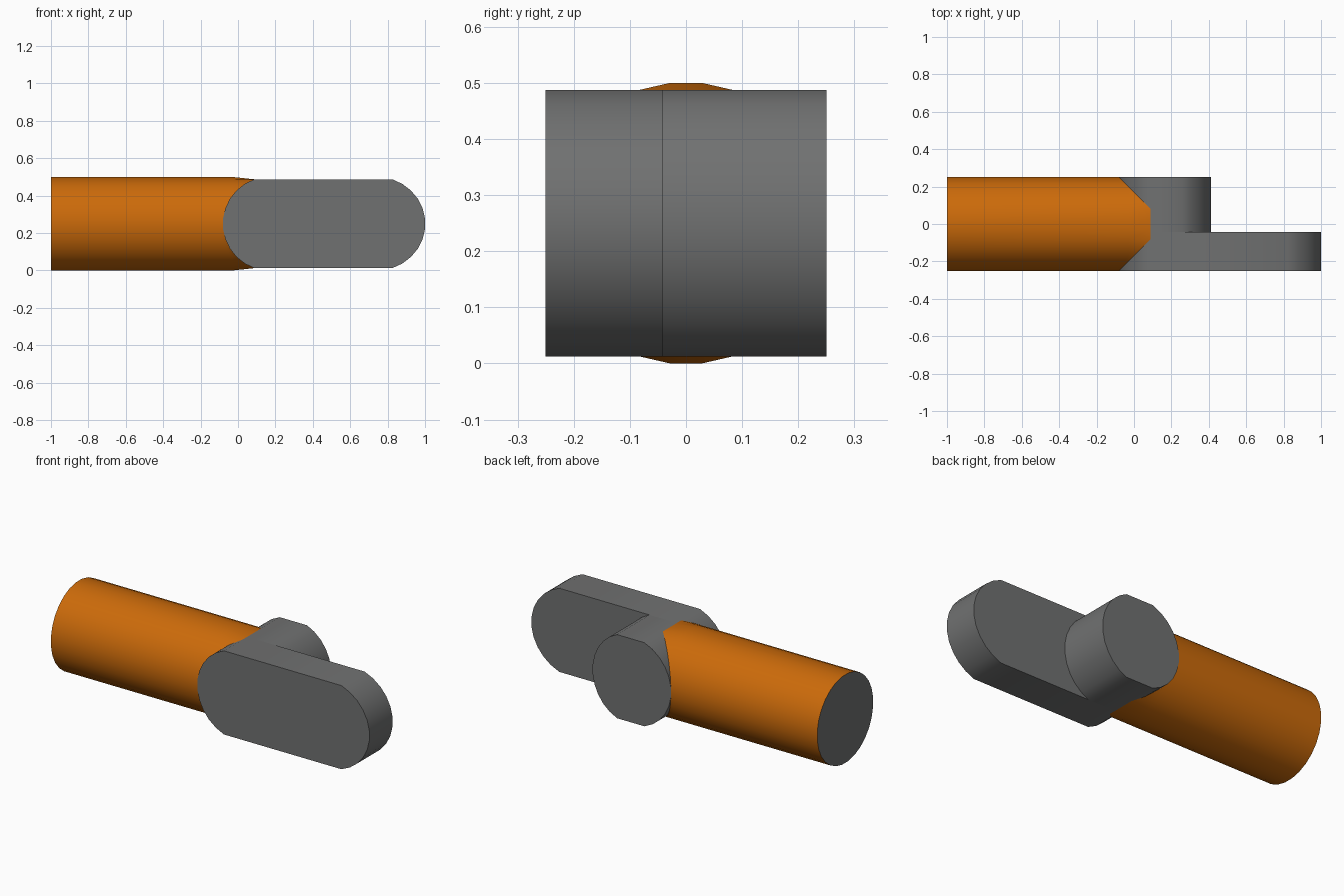
import bpy, bmesh, math

if "Cube" in bpy.data.objects:
    bpy.data.objects.remove(bpy.data.objects["Cube"])

SIDES = 28
STEP = 2 * math.pi / SIDES
R = 0.25 / math.cos(STEP / 2)      # flats touch the 0.25 radius
FLAT = R * math.cos(1.5 * STEP)    # half height of the grey parts
CZ = 0.25


def material(name, color):
    mat = bpy.data.materials.new(name)
    mat.diffuse_color = (*color, 1)
    mat.use_nodes = True
    mat.node_tree.nodes["Principled BSDF"].inputs["Base Color"].default_value = mat.diffuse_color
    return mat


GREY = material("dark_grey", (0.162, 0.165, 0.165))
ORANGE = material("orange", (0.6, 0.145, 0.003))


def loft(name, rings, mat):
    """Closed solid through a list of equal-length rings; caps are grey."""
    bm = bmesh.new()
    loops = [[bm.verts.new(p) for p in ring] for ring in rings]
    n = len(loops[0])
    for a, b in zip(loops, loops[1:]):
        for i in range(n):
            j = (i + 1) % n
            bm.faces.new((a[i], a[j], b[j], b[i]))
    for cap in (loops[0], loops[-1]):
        bm.faces.new(cap).material_index = 1
    bmesh.ops.recalc_face_normals(bm, faces=bm.faces)
    mesh = bpy.data.meshes.new(name)
    bm.to_mesh(mesh)
    bm.free()
    mesh.materials.append(mat)
    mesh.materials.append(GREY)
    ob = bpy.data.objects.new(name, mesh)
    bpy.context.collection.objects.link(ob)
    bpy.ops.object.select_all(action='DESELECT')
    ob.select_set(True)
    bpy.context.view_layer.objects.active = ob
    bpy.ops.object.shade_smooth_by_angle(angle=math.radians(30))
    return ob


def end_x(a, corner, tip):
    """x of a rounded end at angle a from straight up."""
    s0, s1 = math.sin(1.5 * STEP), math.cos(STEP / 2)
    t = max(0, (abs(math.sin(a)) - s0) / (s1 - s0))
    return corner + (tip - corner) * t


def round_end(corner, tip):
    """Outline from the top corner round the tip to the bottom corner."""
    angles = [(k + 1.5) * STEP for k in range(12)]
    return [(end_x(a, corner, tip), CZ + R * math.cos(a)) for a in angles]


def slab(name, left, right, y0, y1):
    outline = round_end(*right) + round_end(*left)[::-1]
    return loft(name, [[(x, y, z) for x, z in outline] for y in (y0, y1)], GREY)


# Grey arm at the front and the short round knuckle behind it
LEFT = (0.087, -0.08)
slab("arm", LEFT, (0.825, 1.0), -0.25, -0.042)
slab("knuckle", LEFT, (0.258, 0.411), -0.042, 0.25)

# Orange shaft, mitred into the knuckle and easing down to its flats
start, middle, end = [], [], []
for i in range(SIDES):
    a = (i + 0.5) * STEP
    y, z = R * math.sin(a), R * math.cos(a)
    x = end_x(a, *LEFT)
    start.append((-1.0, y, CZ + z))
    middle.append((min(-0.03, x - 0.02), y, CZ + z))
    end.append((x, y, CZ + max(-FLAT, min(FLAT, z))))
loft("shaft", [start, middle, end], ORANGE)
